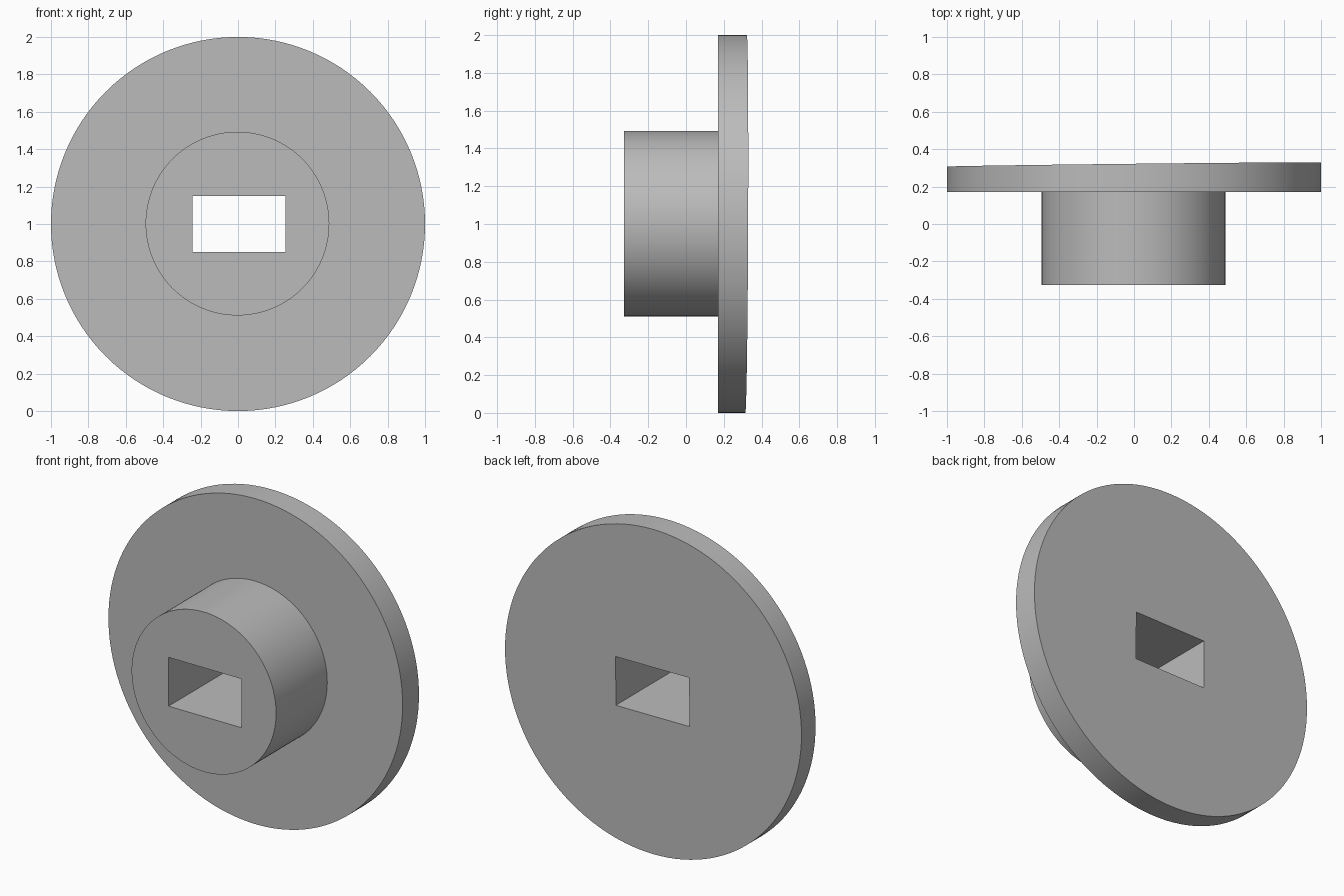
import bpy
import math

cube = bpy.data.objects.get("Cube")
if cube:
    bpy.data.objects.remove(cube, do_unlink=True)

grey = bpy.data.materials.new("plain grey")
grey.use_nodes = True
colour = (0.5, 0.5, 0.5, 1)
grey.diffuse_color = colour
grey.node_tree.nodes["Principled BSDF"].inputs["Base Color"].default_value = colour


def disc(name, radius, x, z, y0, y1):
    """Cylinder lying along y from y0 to y1."""
    bpy.ops.mesh.primitive_cylinder_add(
        vertices=128, radius=radius, depth=y1 - y0,
        location=(x, (y0 + y1) / 2, z), rotation=(math.pi / 2, 0, 0))
    ob = bpy.context.object
    ob.name = name
    bpy.ops.object.transform_apply(location=True, rotation=True, scale=True)
    ob.data.materials.append(grey)
    return ob


def combine(target, tool, operation):
    """Apply a boolean and discard the tool object."""
    bpy.context.view_layer.objects.active = target
    mod = target.modifiers.new(operation.lower(), "BOOLEAN")
    mod.operation = operation
    mod.solver = "EXACT"
    mod.object = tool
    bpy.ops.object.modifier_apply(modifier=mod.name)
    bpy.data.objects.remove(tool, do_unlink=True)


# Wide flange, its back face very slightly tilted
body = disc("flanged_hub", 1.0, 0, 1, 0.17, 0.318)
for v in body.data.vertices:
    if v.co.y > 0.25:
        v.co.y += 0.011 * v.co.x + 0.004 * (v.co.z - 1)

# Hub projecting to the front
combine(body, disc("hub", 0.491, -0.003, 1.002, -0.327, 0.22), "UNION")

# Rectangular hole right through
bpy.ops.mesh.primitive_cube_add(size=1, location=(0.005, 0, 1))
cutter = bpy.context.object
cutter.name = "hole_cutter"
cutter.hide_render = True
cutter.scale = (0.496, 2, 0.3)
bpy.ops.object.transform_apply(location=True, rotation=True, scale=True)
cutter.data.materials.append(grey)
combine(body, cutter, "DIFFERENCE")

# Smooth rims, sharp edges
bpy.ops.object.select_all(action="DESELECT")
body.select_set(True)
bpy.context.view_layer.objects.active = body
bpy.ops.object.shade_smooth_by_angle(angle=math.radians(30))
